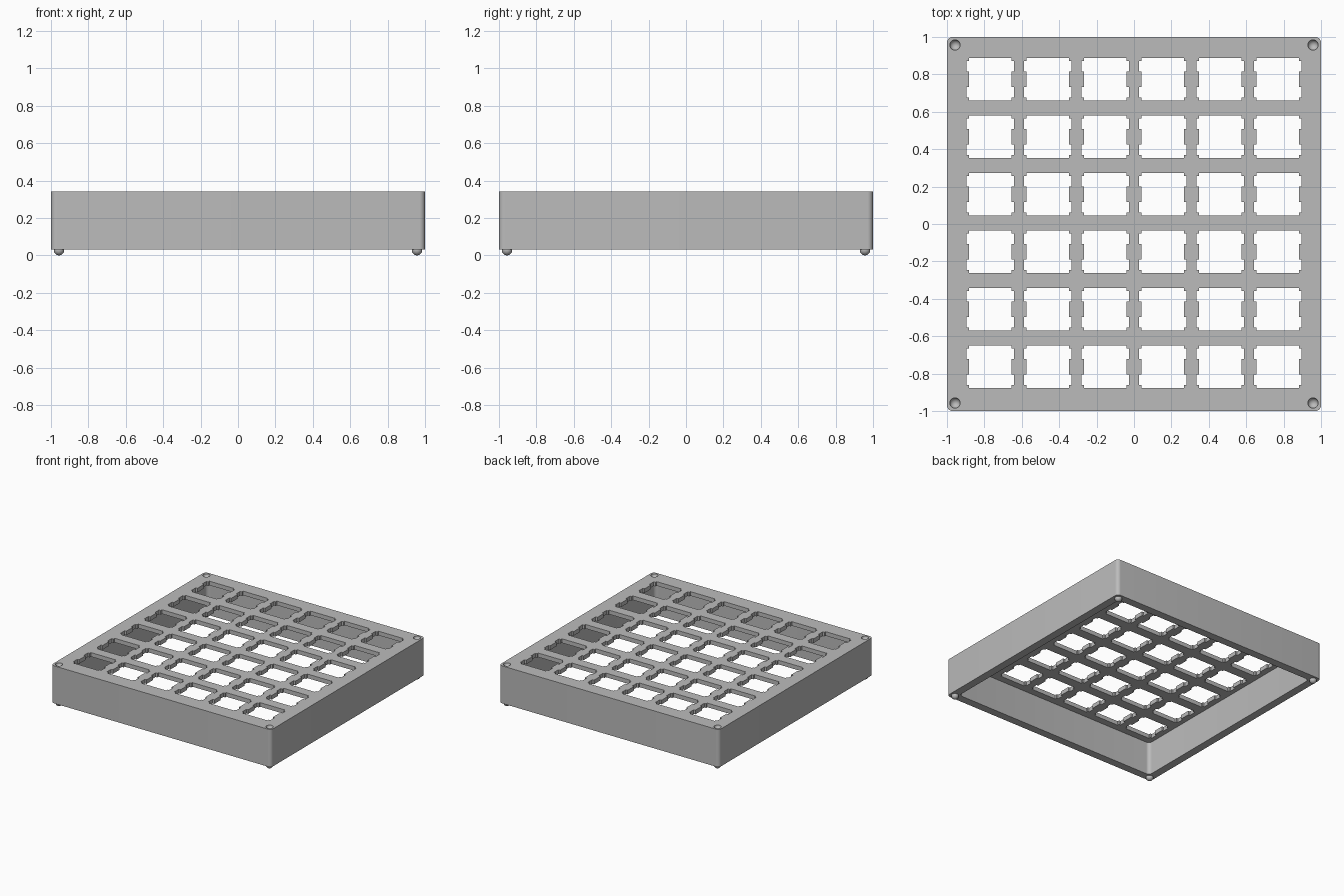
import bpy, bmesh, math

if "Cube" in bpy.data.objects:
    bpy.data.objects.remove(bpy.data.objects["Cube"])

BOTTOM, TOP = 0.032, 0.34      # case height range
WALL, PLATE = 0.066, 0.034     # wall and top plate thickness
PITCH, SHIFT_Y = 0.3073, 0.005 # spacing of the switch openings
CORNER, BALL = 0.957, 0.028    # feet and dimple position, radius

grey = bpy.data.materials.new("plain_grey")
grey.diffuse_color = (0.5, 0.5, 0.5, 1)
grey.use_nodes = True
grey.node_tree.nodes["Principled BSDF"].inputs["Base Color"].default_value = grey.diffuse_color


def finish(name, bm):
    bmesh.ops.recalc_face_normals(bm, faces=bm.faces)
    mesh = bpy.data.meshes.new(name)
    bm.to_mesh(mesh)
    bm.free()
    obj = bpy.data.objects.new(name, mesh)
    obj.data.materials.append(grey)
    bpy.context.collection.objects.link(obj)
    return obj


def add_prism(bm, outline, z0, z1):
    face = bm.faces.new([bm.verts.new((x, y, z0)) for x, y in outline])
    ext = bmesh.ops.extrude_face_region(bm, geom=[face])
    verts = [v for v in ext["geom"] if isinstance(v, bmesh.types.BMVert)]
    bmesh.ops.translate(bm, verts=verts, vec=(0, 0, z1 - z0))


def rounded_square(half, radius, steps=8):
    pts = []
    for q, (sx, sy) in enumerate([(1, 1), (-1, 1), (-1, -1), (1, -1)]):
        for i in range(steps + 1):
            a = math.pi / 2 * (q + i / steps)
            pts.append((sx * (half - radius) + radius * math.cos(a),
                        sy * (half - radius) + radius * math.sin(a)))
    return pts


def block(name, half, radius, z0, z1):
    bm = bmesh.new()
    add_prism(bm, rounded_square(half, radius), z0, z1)
    return finish(name, bm)


def ball(name, x, y, z):
    bm = bmesh.new()
    bmesh.ops.create_uvsphere(bm, u_segments=32, v_segments=16, radius=BALL)
    bmesh.ops.translate(bm, verts=bm.verts, vec=(x, y, z))
    return finish(name, bm)


def smooth(obj):
    bpy.ops.object.select_all(action="DESELECT")
    obj.select_set(True)
    bpy.context.view_layer.objects.active = obj
    bpy.ops.object.shade_smooth_by_angle(angle=math.radians(30))


def cut(target, cutter):
    mod = target.modifiers.new("cut", "BOOLEAN")
    mod.operation, mod.solver, mod.object = "DIFFERENCE", "EXACT", cutter
    bpy.context.view_layer.objects.active = target
    bpy.ops.object.modifier_apply(modifier=mod.name)
    bpy.data.objects.remove(cutter)


# hollow case, open below
case = block("case", 1.0, 0.03, BOTTOM, TOP)
cut(case, block("cavity_cutter", 1.0 - WALL, 0.03, -0.1, TOP - PLATE))

# 6 x 6 switch openings with clip notches on their left and right sides
half, notch, n0, n1 = 0.113, 0.128, 0.042, 0.097
right = [(half, -half), (half, -n1), (notch, -n1), (notch, -n0), (half, -n0),
         (half, n0), (notch, n0), (notch, n1), (half, n1), (half, half)]
opening = right + [(-x, -y) for x, y in right]
bm = bmesh.new()
for i in range(6):
    for j in range(6):
        cx, cy = (i - 2.5) * PITCH, (j - 2.5) * PITCH + SHIFT_Y
        add_prism(bm, [(x + cx, y + cy) for x, y in opening], 0.2, 0.45)
cut(case, finish("opening_cutter", bm))

# round dimples on top and ball feet below, one per corner
for sx in (-1, 1):
    for sy in (-1, 1):
        x, y = sx * CORNER, sy * CORNER
        cut(case, ball("dimple_cutter", x, y, TOP))
        smooth(ball("foot", x, y, BALL))
smooth(case)
